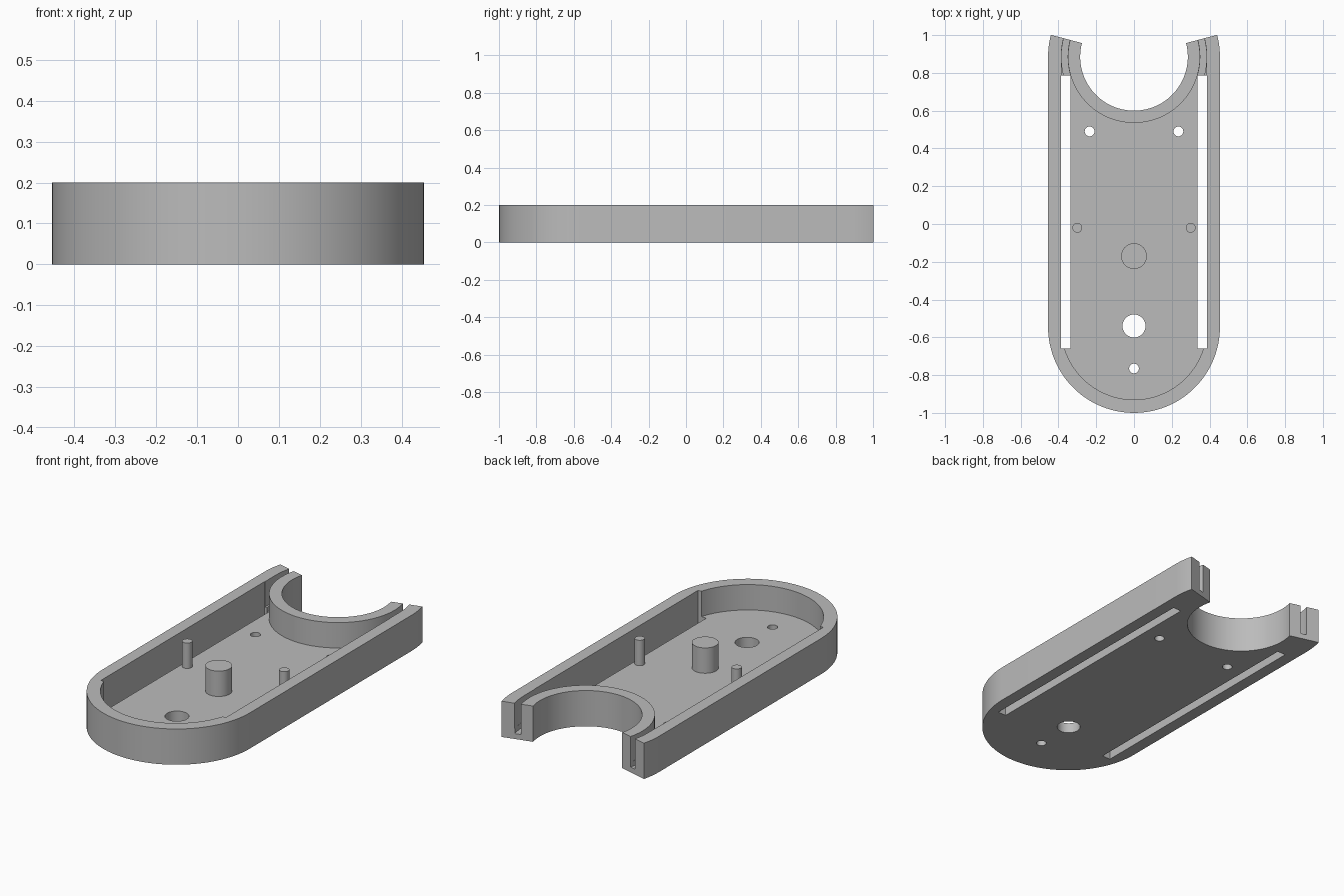
import bpy
import bmesh
from math import sin, cos, radians, pi

HEIGHT, FLOOR, GROOVE = 0.2, 0.058, 0.03
FRONT_Y, BACK_Y = -0.545, 0.885      # centres of the round end and the notch
OUTER, INNER = 0.455, 0.385          # outside and inside of the wall
NOTCH, RING = 0.285, 0.35            # inside and outside of the notch collar

default = bpy.data.objects.get("Cube")
if default:
    bpy.data.objects.remove(default, do_unlink=True)

grey = bpy.data.materials.new("matte_grey")
grey.use_nodes = True
colour = (0.5, 0.5, 0.5, 1)
grey.diffuse_color = colour
grey.node_tree.nodes["Principled BSDF"].inputs["Base Color"].default_value = colour


def arc(radius, start, end, centre_y, steps=48):
    angles = [radians(start + (end - start) * i / steps) for i in range(steps + 1)]
    return [(radius * cos(a), centre_y + radius * sin(a)) for a in angles]


def prism(name, outline, bottom, top):
    """Extrude a closed plan outline between two heights."""
    bm = bmesh.new()
    face = bm.faces.new([bm.verts.new((x, y, bottom)) for x, y in outline])
    grown = bmesh.ops.extrude_face_region(bm, geom=[face])["geom"]
    bmesh.ops.translate(bm, vec=(0, 0, top - bottom),
                        verts=[g for g in grown if isinstance(g, bmesh.types.BMVert)])
    bmesh.ops.recalc_face_normals(bm, faces=bm.faces)
    mesh = bpy.data.meshes.new(name)
    bm.to_mesh(mesh)
    bm.free()
    mesh.materials.append(grey)
    obj = bpy.data.objects.new(name, mesh)
    bpy.context.collection.objects.link(obj)
    return obj


def disc(x, y, radius, steps=32):
    return [(x + radius * cos(2 * pi * i / steps), y + radius * sin(2 * pi * i / steps))
            for i in range(steps)]


def notched_stadium(wall, collar, tip):
    """Round front end, straight sides, and a round bite out of the back."""
    return (arc(wall, 180, 360, FRONT_Y) + arc(wall, 0, tip, BACK_Y, 6)
            + arc(collar, tip, -180 - tip, BACK_Y) + arc(wall, 180 - tip, 180, BACK_Y, 6))


def select_only(obj):
    bpy.ops.object.select_all(action="DESELECT")
    obj.select_set(True)
    bpy.context.view_layer.objects.active = obj


def smooth(obj):
    select_only(obj)
    bpy.ops.object.shade_smooth_by_angle(angle=radians(30))


# Tray body, then the hollow, slots, grooves and holes cut from it
tray = prism("tray", notched_stadium(OUTER, NOTCH, 14.8), 0, HEIGHT)
above, below = HEIGHT + 0.1, -0.1
cutters = [prism("hollow_cutter", notched_stadium(INNER, RING, 22), FLOOR, above)]
for side in (-1, 1):
    slot = [(side * x, y) for x, y in
            ((0.336, -0.66), (0.387, -0.66), (0.387, 0.787), (0.336, 0.787))]
    cutters.append(prism("slot_cutter", slot, below, above))
    groove = arc(INNER - 0.001, -16, 22, BACK_Y, 12) + arc(RING + 0.001, 22, -16, BACK_Y, 12)
    cutters.append(prism("groove_cutter", [(side * x, y) for x, y in groove], GROOVE, above))
for x, y, radius in ((-0.235, 0.49, 0.026), (0.235, 0.49, 0.026),
                     (0, -0.54, 0.061), (0, -0.765, 0.026)):
    cutters.append(prism("hole_cutter", disc(x, y, radius), below, above))

for cutter in cutters:
    select_only(tray)
    cut = tray.modifiers.new("cut", "BOOLEAN")
    cut.operation, cut.solver, cut.object = "DIFFERENCE", "EXACT", cutter
    bpy.ops.object.modifier_apply(modifier=cut.name)
    bpy.data.objects.remove(cutter, do_unlink=True)
smooth(tray)

# Pegs standing on the floor
for name, x, y, radius in (("centre_post", 0, -0.17, 0.068),
                           ("left_pin", 0.3, -0.02, 0.026),
                           ("right_pin", -0.3, -0.02, 0.026)):
    smooth(prism(name, disc(x, y, radius), FLOOR - 0.01, HEIGHT))
